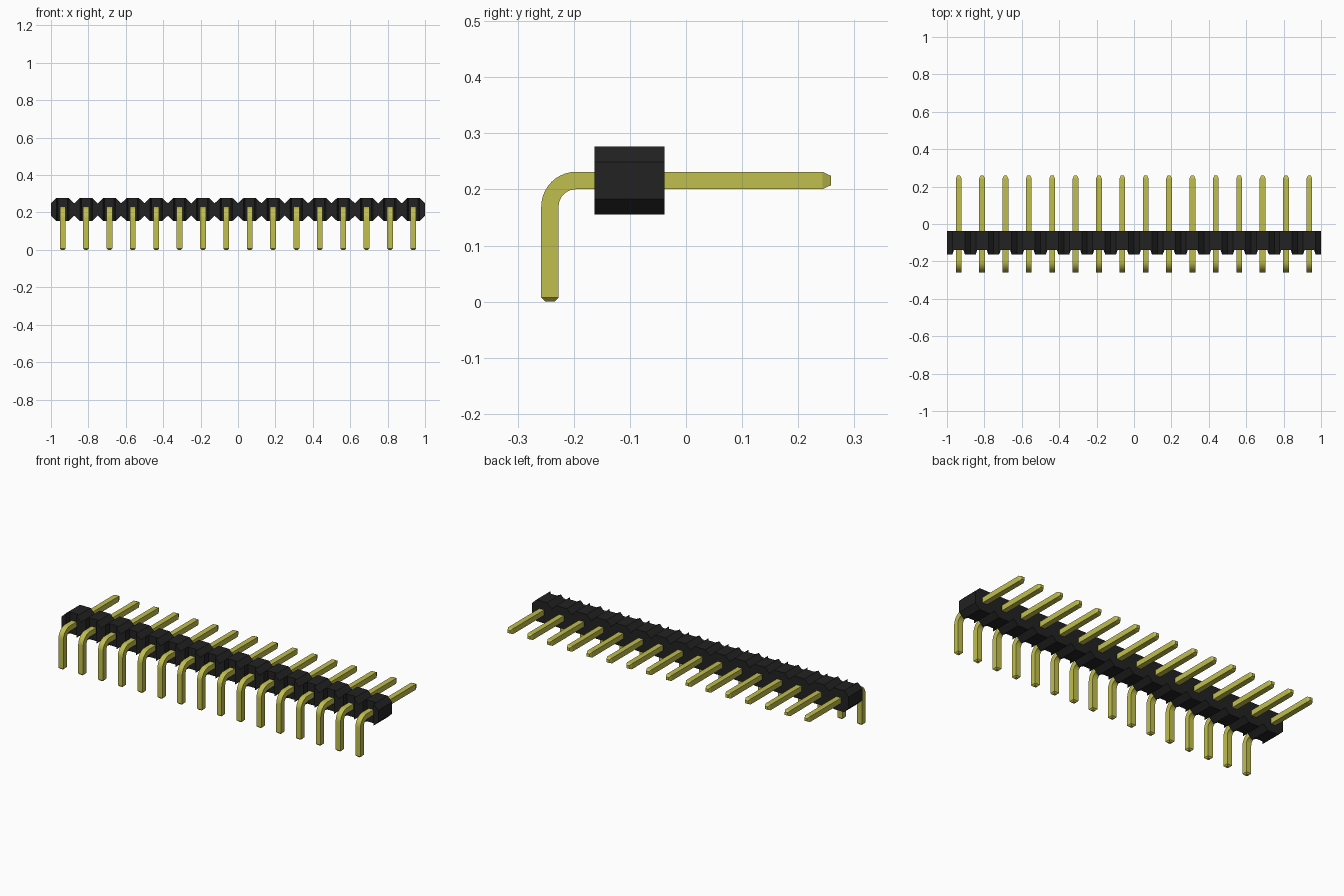
import bpy, bmesh, math

if "Cube" in bpy.data.objects:
    bpy.data.objects.remove(bpy.data.objects["Cube"], do_unlink=True)

COUNT, PITCH = 16, 0.125
AXIS_Z = 0.216            # height of the horizontal pin axis
HALF = 0.0155             # half thickness of a pin


def material(name, rgb, rough):
    m = bpy.data.materials.new(name)
    m.use_nodes = True
    m.diffuse_color = (*rgb, 1)
    bsdf = m.node_tree.nodes["Principled BSDF"]
    bsdf.inputs["Base Color"].default_value = (*rgb, 1)
    bsdf.inputs["Roughness"].default_value = rough
    return m


def loft(name, rings, mat):
    """Skin a list of four-point rings and cap both ends."""
    bm = bmesh.new()
    loops = [[bm.verts.new(p) for p in ring] for ring in rings]
    for a, b in zip(loops, loops[1:]):
        for i in range(4):
            j = (i + 1) % 4
            bm.faces.new((a[i], a[j], b[j], b[i]))
    bm.faces.new(loops[0])
    bm.faces.new(loops[-1])
    bmesh.ops.recalc_face_normals(bm, faces=bm.faces)
    mesh = bpy.data.meshes.new(name)
    bm.to_mesh(mesh)
    bm.free()
    mesh.materials.append(mat)
    obj = bpy.data.objects.new(name, mesh)
    bpy.context.collection.objects.link(obj)
    return obj


black = material("black plastic", (0.016, 0.016, 0.016), 0.6)
gold = material("gold metal", (0.53, 0.52, 0.075), 0.4)

centres = [(i - (COUNT - 1) / 2) * PITCH for i in range(COUNT)]

# Housing: octagonal segments in a row, each with a front groove for its pin
FRONT, GROOVE, BACK = -0.163, -0.14, -0.038
section = [(-0.0625, 0.033, FRONT), (-0.0335, 0.061, FRONT), (-0.0255, 0.061, GROOVE),
           (0.0255, 0.061, GROOVE), (0.0335, 0.061, FRONT), (0.0625, 0.033, FRONT)]
rings = []
for n, cx in enumerate(centres):
    for dx, h, front in section[(1 if n else 0):]:
        x = cx + dx
        rings.append([(x, front, AXIS_Z + h), (x, BACK, AXIS_Z + h),
                      (x, BACK, AXIS_Z - h), (x, front, AXIS_Z - h)])
loft("housing", rings, black)

# Pin path: (y, z, direction angle, half size), from the foot round the bend to the tip
RADIUS, LEG_Y = 0.0465, -0.2425
path = [(LEG_Y, 0.0, 90, 0.008), (LEG_Y, 0.0075, 90, HALF)]
STEPS = 10
for i in range(STEPS + 1):
    a = math.radians(90 * i / STEPS)
    path.append((LEG_Y + RADIUS * (1 - math.cos(a)),
                 AXIS_Z - RADIUS * (1 - math.sin(a)), 90 - 90 * i / STEPS, HALF))
path += [(0.243, AXIS_Z, 0, HALF), (0.258, AXIS_Z, 0, 0.0085)]

rings = []
for y, z, angle, s in path:
    ny, nz = -math.sin(math.radians(angle)) * s, math.cos(math.radians(angle)) * s
    rings.append([(-s, y + ny, z + nz), (s, y + ny, z + nz),
                  (s, y - ny, z - nz), (-s, y - ny, z - nz)])
pin = loft("pin_01", rings, gold)

# Smooth bend with sharp edges, then repeat the pin along the row
bpy.ops.object.select_all(action='DESELECT')
pin.select_set(True)
bpy.context.view_layer.objects.active = pin
bpy.ops.object.shade_smooth_by_angle(angle=math.radians(20))
pin.location.x = centres[0]
for n, cx in enumerate(centres[1:], 2):
    copy = pin.copy()
    copy.name = f"pin_{n:02d}"
    copy.location.x = cx
    bpy.context.collection.objects.link(copy)
